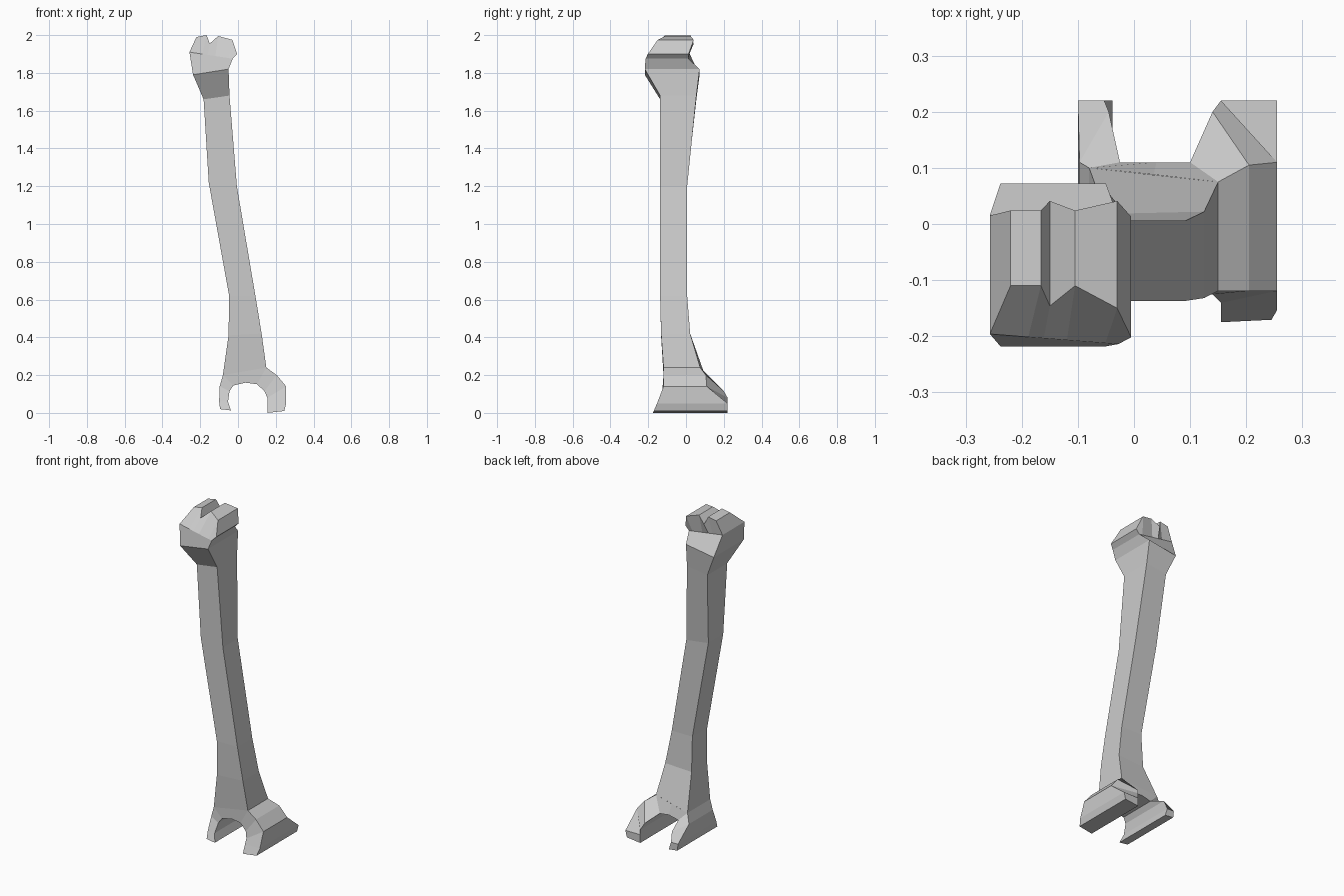
import bpy, bmesh
from mathutils import Vector

if "Cube" in bpy.data.objects:
    bpy.data.objects.remove(bpy.data.objects["Cube"])


def loft(name, stations, cap_start=True, cap_end=True, skip=()):
    """Each station is two profile points (x, z, front y, back y) making a 4-sided ring.
    Sides: 0 = first edge, 1 = back, 2 = second edge, 3 = front."""
    bm = bmesh.new()
    rings = []
    for p, q in stations:
        corners = [(p[0], p[2], p[1]), (p[0], p[3], p[1]),
                   (q[0], q[3], q[1]), (q[0], q[2], q[1])]
        rings.append([bm.verts.new(c) for c in corners])
    for i, (a, b) in enumerate(zip(rings, rings[1:])):
        for s in range(4):
            if (i, s) not in skip:
                t = (s + 1) % 4
                bm.faces.new((a[s], b[s], b[t], a[t]))
    if cap_start:
        bm.faces.new(rings[0][::-1])
    if cap_end:
        bm.faces.new(rings[-1])
    bmesh.ops.recalc_face_normals(bm, faces=bm.faces)
    # open parts: make sure normals point away from the part's middle
    mid = sum((v.co for v in bm.verts), Vector()) / len(bm.verts)
    if sum((f.calc_center_median() - mid).dot(f.normal) * f.calc_area() for f in bm.faces) < 0:
        bmesh.ops.reverse_faces(bm, faces=bm.faces)
    mesh = bpy.data.meshes.new(name)
    bm.to_mesh(mesh)
    bm.free()
    obj = bpy.data.objects.new(name, mesh)
    bpy.context.collection.objects.link(obj)
    return obj


def foot_point(x, z, back):
    return (x, z, -0.175 + 0.43 * min(z, 0.13), back)


# Forked foot: outer edge then inner edge of the arch, from left toe to right toe
outer = [(-.095, .02, .22), (-.10, .06, .22), (-.097, .14, .11), (-.08, .20, .10),
         (.035, .22, .088), (.15, .24, .075), (.205, .20, .105), (.255, .14, .11),
         (.255, .05, .22), (.245, .01, .22)]
inner = [(-.038, .013, .22), (-.053, .06, .22), (-.045, .115, .20), (-.025, .145, .11),
         (.04, .16, .11), (.10, .152, .11), (.14, .115, .20), (.155, .08, .22),
         (.155, .05, .22), (.155, .0, .22)]
loft("forked_foot", [(foot_point(*o), foot_point(*i)) for o, i in zip(outer, inner)],
     skip={(3, 0), (4, 0)})

# Bent shaft flaring into the lower half of the head
shaft = [
    (foot_point(-.08, .20, .10), foot_point(.15, .24, .075)),
    ((-.05, .41, -.132, .018), (.125, .42, -.132, .022)),
    ((-.047, .62, -.137, .006), (.092, .62, -.137, .006)),
    ((-.155, 1.22, -.137, .006), (-.006, 1.20, -.137, .006)),
    ((-.182, 1.66, -.137, .055), (-.045, 1.68, -.137, .055)),
    ((-.238, 1.79, -.218, .072), (-.05, 1.82, -.218, .072)),
    ((-.257, 1.91, -.196, .015), (-.028, 1.875, -.214, .012)),
]
loft("shaft", shaft, cap_start=False, cap_end=False)

# Notched crown on top of the head, lofted left to right
crest = [(-.22, 1.99, -.11, .024), (-.166, 2.0, -.11, .024), (-.15, 1.955, -.146, .041),
         (-.105, 1.995, -.11, .024), (-.03, 1.975, -.15, .041), (-.005, 1.90, -.202, .013)]
left, right = shaft[-1]
crown = []
for i, top in enumerate(crest):
    t = (0, .3, .42, .6, .9, 1)[i]
    crown.append((top, tuple(a + (b - a) * t for a, b in zip(left, right))))
loft("crown", crown, skip={(i, 2) for i in range(5)})
